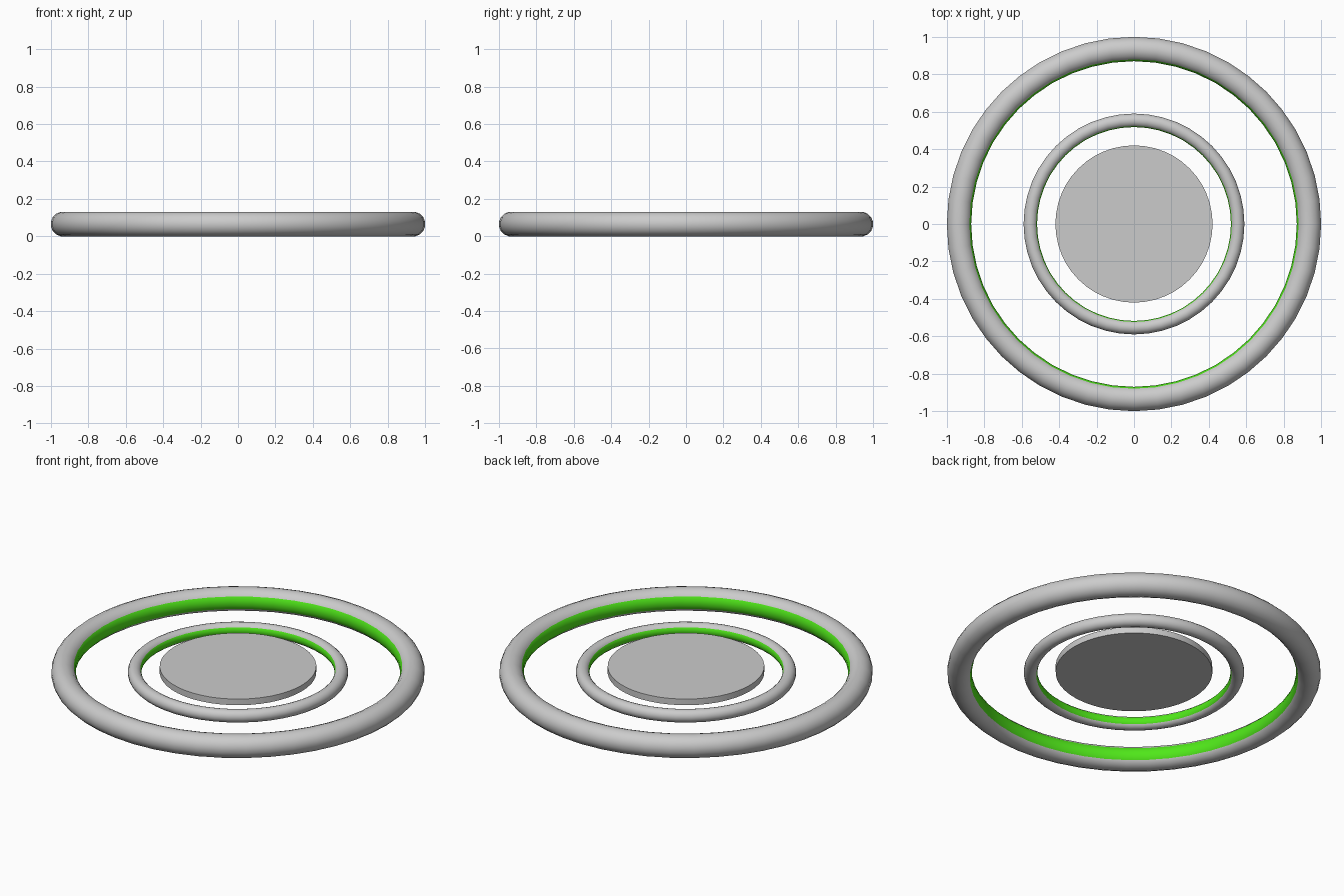
import bpy
import math

if "Cube" in bpy.data.objects:
    bpy.data.objects.remove(bpy.data.objects["Cube"])

SEGMENTS, SIDES = 48, 16
Z_MID = 0.065

green = bpy.data.materials.new("green_glow")
green.diffuse_color = (0.08, 0.8, 0.01, 1)
green.use_nodes = True
green.node_tree.nodes["Principled BSDF"].inputs["Base Color"].default_value = green.diffuse_color
grey = bpy.data.materials.new("grey_body")
grey.diffuse_color = (0.8, 0.8, 0.8, 1)
grey.use_nodes = True
grey.node_tree.nodes["Principled BSDF"].inputs["Base Color"].default_value = grey.diffuse_color


def smooth(obj):
    bpy.ops.object.select_all(action='DESELECT')
    obj.select_set(True)
    bpy.context.view_layer.objects.active = obj
    bpy.ops.object.shade_smooth_by_angle(angle=math.radians(35))


def ring(name, inner, outer):
    """Round tube ring with a green strip around its inner side."""
    major, minor = (inner + outer) / 2, (outer - inner) / 2
    minor /= math.cos(math.pi / SIDES)
    verts, faces, strip = [], [], []
    for i in range(SEGMENTS):
        a = 2 * math.pi * i / SEGMENTS
        for j in range(SIDES):
            # the first face of the section is centred on the inward direction
            t = math.pi + 2 * math.pi * (j - 0.5) / SIDES
            r = major + minor * math.cos(t)
            verts.append((r * math.cos(a), r * math.sin(a), Z_MID + minor * math.sin(t)))
            i2, j2 = (i + 1) % SEGMENTS, (j + 1) % SIDES
            faces.append((i * SIDES + j, i2 * SIDES + j, i2 * SIDES + j2, i * SIDES + j2))
            strip.append(j in (SIDES - 1, 0, 1))
    mesh = bpy.data.meshes.new(name)
    mesh.from_pydata(verts, [], faces)
    mesh.materials.append(grey)
    mesh.materials.append(green)
    for poly, is_green in zip(mesh.polygons, strip):
        poly.material_index = int(is_green)
    obj = bpy.data.objects.new(name, mesh)
    bpy.context.collection.objects.link(obj)
    smooth(obj)


# Concentric tube rings
ring("outer_ring", 0.87, 1.0)
ring("inner_ring", 0.518, 0.59)

# Flat central disc, sitting in the upper half of the ring height
bpy.ops.mesh.primitive_cylinder_add(vertices=SEGMENTS, radius=0.42, depth=0.036,
                                    location=(0, 0, Z_MID + 0.018))
disc = bpy.context.object
disc.name = "centre_disc"
disc.data.materials.append(grey)
smooth(disc)
